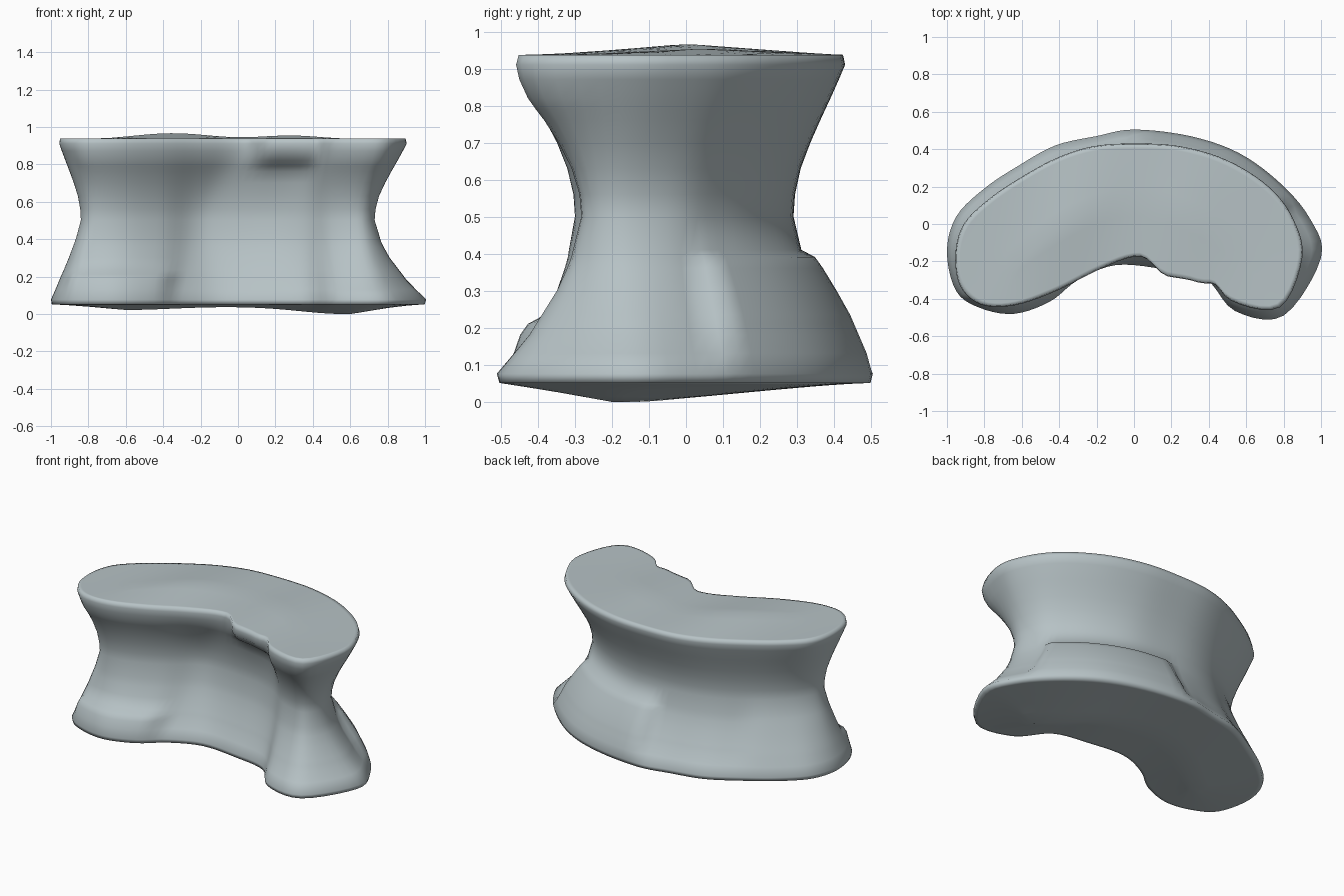
import bpy, bmesh, math
from mathutils import Vector

if "Cube" in bpy.data.objects:
    bpy.data.objects.remove(bpy.data.objects["Cube"])

SUB = 5
# Matching bean outlines: base rim, narrow waist, top rim (counter-clockwise from right)
BASE = [(1, -.18), (.94, .03), (.78, .22), (.56, .38), (.3, .47), (0, .505), (-.2, .47), (-.42, .42),
        (-.62, .31), (-.8, .19), (-.95, .04), (-1, -.15), (-.95, -.36), (-.82, -.45), (-.64, -.48),
        (-.45, -.415), (-.3, -.3), (-.1, -.22), (.15, -.24), (.38, -.29), (.54, -.465), (.8, -.49)]
WAIST = [(.73, -.18), (.69, -.02), (.57, .1), (.41, .2), (.22, .27), (0, .29), (-.2, .28), (-.38, .23),
         (-.55, .14), (-.69, .04), (-.79, -.07), (-.84, -.18), (-.81, -.27), (-.72, -.3), (-.58, -.28),
         (-.4, -.2), (-.24, -.09), (-.1, -.06), (.15, -.08), (.35, -.14), (.5, -.245), (.66, -.28)]
TOP = [(.9, -.18), (.85, .03), (.72, .2), (.5, .34), (.25, .415), (0, .43), (-.22, .415), (-.42, .35),
       (-.62, .24), (-.78, .13), (-.91, 0), (-.955, -.16), (-.93, -.33), (-.82, -.43), (-.64, -.435),
       (-.42, -.36), (-.2, -.25), (0, -.175), (.18, -.2), (.38, -.25), (.52, -.41), (.78, -.445)]


def smooth_loop(pts):
    """Closed Catmull-Rom curve through the points."""
    p, n, out = [Vector(q) for q in pts], len(pts), []
    for i in range(n):
        a, b, c, d = (p[(i + k) % n] for k in (-1, 0, 1, 2))
        for s in range(SUB):
            t = s / SUB
            out.append(.5 * (2 * b + (c - a) * t + (2 * a - 5 * b + 4 * c - d) * t * t
                             + (3 * b - a - 3 * c + d) * t ** 3))
    return out


def window(t, lo, hi, soft):
    """1 between lo and hi, fading to 0 over soft."""
    f = max(min((t - lo) / soft + 1, (hi - t) / soft + 1, 1), 0)
    return f * f * (3 - 2 * f)


def spine(p):
    """Centre line of the bean, nearest to an outline point."""
    x = max(-.6, min(.6, p.x * .85))
    return Vector((x, .11 - .85 * x * x))


base, waist, top = map(smooth_loop, (BASE, WAIST, TOP))
N = len(base)

# Lower levels: z, flare weight, back flange, front left ledge, left end
LOWER = [(.05, .97, .97, .97, .97), (.075, 1, 1, 1, 1), (.13, .8, .93, .92, .85), (.18, .62, .83, .83, .72),
         (.21, .54, .77, .72, .64), (.235, .47, .72, .47, .57), (.3, .29, .55, .29, .4),
         (.36, .17, .38, .17, .26), (.39, .12, .28, .12, .19), (.41, .1, .1, .1, .15), (.5, 0, 0, 0, 0)]
# Upper levels: z, flare weight, fuller front left rim, small front lip
UPPER = [(.56, .03, .03, 0), (.63, .14, .15, 0), (.7, .33, .35, 0), (.76, .52, .57, 0), (.79, .62, .7, .02),
         (.82, .72, .82, .05), (.87, .88, .95, .08), (.91, 1, 1, .08), (.937, .96, .96, .08)]
rings = []
for z, w, flange, ledge, end in LOWER:
    ring = []
    for i in range(N):
        t = i / SUB
        k = (w + (flange - w) * window(t, 1.6, 4.8, .4) + (ledge - w) * window(t, 12.5, 15.2, .6)
             + (end - w) * window(t, 8.5, 11.9, 1) * (t < 12.5))
        p = waist[i].lerp(base[i], min(k, 1))
        ring.append((p.x, p.y, z))
    rings.append(ring)
for z, w, front, lip in UPPER:
    ring = []
    for i in range(N):
        t = i / SUB
        p = waist[i].lerp(top[i], w + (front - w) * window(t, 13, 21, 1))
        ring.append((p.x, p.y - lip * window(t, 18, 18.8, .8), z))
    rings.append(ring)


def plate(ring, height):
    """Gently uneven end plate, shrunk toward the centre line until it closes."""
    out = []
    for s in (.94, .75, .5, .25, 0):
        loop = []
        for x, y, z in ring:
            p = Vector((x, y))
            c = spine(p)
            if s == 0:
                c = spine(Vector((round(c.x / .06) * .06 / .85, 0)))
            q = c.lerp(p, s)
            loop.append((q.x, q.y, z + (1 - s) * height(q.x)))
        out.append(loop)
    return out


def bump(x, centre, width):
    return math.exp(-((x - centre) / width) ** 2)


low = plate(rings[0], lambda x: -.012 - .018 * bump(x, -.6, .35) - .04 * bump(x, .58, .35))
high = plate(rings[-1], lambda x: -.004 + .032 * bump(x, -.35, .28) + .02 * bump(x, .28, .22))
rings = low[::-1] + rings + high

# Loft the whole body
bm = bmesh.new()
loops = [[bm.verts.new(c) for c in r] for r in rings]
for a, b in zip(loops, loops[1:]):
    for i in range(N):
        j = (i + 1) % N
        bm.faces.new((a[i], a[j], b[j], b[i]))
bmesh.ops.remove_doubles(bm, verts=loops[0] + loops[-1], dist=.002)
zmin = min(v.co.z for v in bm.verts)
bmesh.ops.translate(bm, verts=bm.verts, vec=(0, 0, -zmin))
me = bpy.data.meshes.new("bean_body")
bm.to_mesh(me)
bm.free()
body = bpy.data.objects.new("bean_body", me)
bpy.context.collection.objects.link(body)

mat = bpy.data.materials.new("pale blue grey")
mat.diffuse_color = (.47, .54, .56, 1)
mat.use_nodes = True
mat.node_tree.nodes["Principled BSDF"].inputs["Base Color"].default_value = mat.diffuse_color
me.materials.append(mat)
me.shade_smooth()
